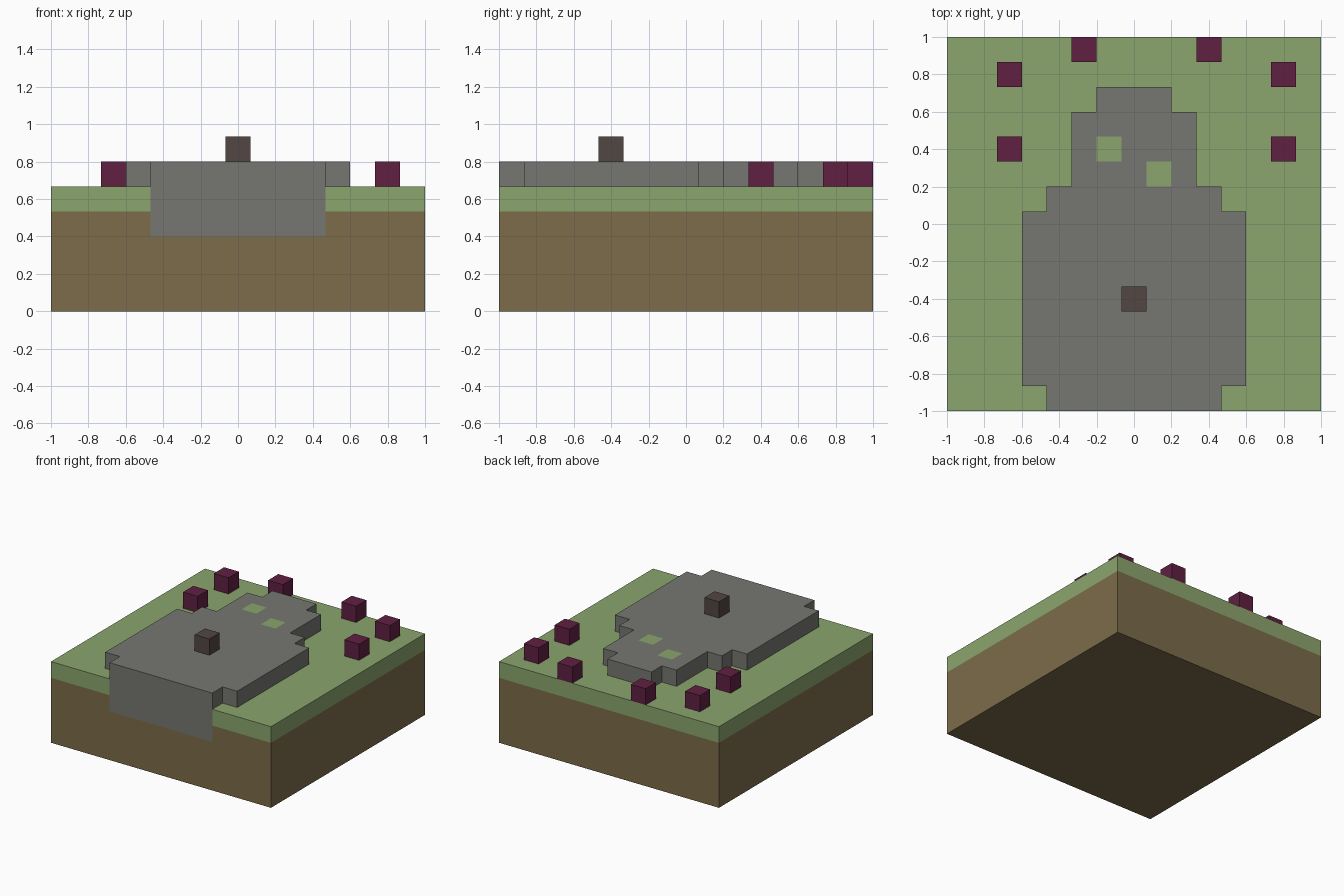
import bpy, bmesh, math
from mathutils import Vector

if "Cube" in bpy.data.objects:
    bpy.data.objects.remove(bpy.data.objects["Cube"])

U = 2 / 15  # edge length of one block


def material(name, rgb):
    m = bpy.data.materials.new(name)
    m.diffuse_color = [((c / 255 + 0.055) / 1.055) ** 2.4 for c in rgb] + [1]
    m.use_nodes = True
    m.node_tree.nodes["Principled BSDF"].inputs["Base Color"].default_value = m.diffuse_color
    return m


GRASS = material("grass green", (139, 165, 109))
DIRT = material("dirt brown", (124, 108, 74))
STONE = material("stone grey", (118, 118, 114))
PLUM = material("plum purple", (96, 32, 66))
BARK = material("dark bark", (82, 70, 68))


def finish(name, bm, mats, rule=None):
    """Colour the faces by rule, merge flat neighbours, create the object."""
    bmesh.ops.recalc_face_normals(bm, faces=bm.faces)
    bm.normal_update()
    if rule:
        for f in bm.faces:
            f.material_index = rule(f.calc_center_median(), f.normal)
        bmesh.ops.dissolve_limit(bm, angle_limit=math.radians(1),
                                 verts=bm.verts[:], edges=bm.edges[:],
                                 delimit={'MATERIAL'})
    bmesh.ops.scale(bm, vec=(U, U, U), verts=bm.verts)
    mesh = bpy.data.meshes.new(name)
    bm.to_mesh(mesh)
    bm.free()
    for m in mats:
        mesh.materials.append(m)
    ob = bpy.data.objects.new(name, mesh)
    bpy.context.collection.objects.link(ob)


def box(size, centre):
    bm = bmesh.new()
    bmesh.ops.create_cube(bm, size=1)
    bmesh.ops.scale(bm, vec=size, verts=bm.verts)
    bmesh.ops.translate(bm, vec=centre, verts=bm.verts)
    return bm


# Ground: dirt with a grass layer, and the stone patch on its front face
bm = box((15, 15, 5), (0, 0, 2.5))
for co, no in (((0, 0, 3), (0, 0, 1)), ((0, 0, 4), (0, 0, 1)),
               ((-3.5, 0, 0), (1, 0, 0)), ((3.5, 0, 0), (1, 0, 0))):
    bmesh.ops.bisect_plane(bm, geom=bm.verts[:] + bm.edges[:] + bm.faces[:],
                           plane_co=co, plane_no=no)


def ground_rule(c, n):
    if n.y < -0.5 and abs(c.x) < 3.5 and c.z > 3:
        return 2
    return 1 if c.z > 4 else 0


finish("ground", bm, [DIRT, GRASS, STONE], ground_rule)

# Stone slab: stepped outline, half width of each row of blocks front to back
half_widths = [3] + [4] * 7 + [3] + [2] * 3 + [1]
bm = bmesh.new()
for row, half in enumerate(half_widths):
    y = row - 7
    for x in range(-half, half + 1):
        bm.faces.new([bm.verts.new((x + dx, y + dy, 5)) for dx, dy in
                      ((-.5, -.5), (.5, -.5), (.5, .5), (-.5, .5))])
bmesh.ops.remove_doubles(bm, verts=bm.verts[:], dist=0.01)
lifted = bmesh.ops.extrude_face_region(bm, geom=bm.faces[:], use_keep_orig=True)
bmesh.ops.translate(bm, vec=(0, 0, 1),
                    verts=[g for g in lifted["geom"]
                           if isinstance(g, bmesh.types.BMVert)])

# Two grass tufts set flush in the slab top
TUFTS = {(-1, 3), (1, 2)}
finish("stone_slab", bm, [STONE, GRASS],
       lambda c, n: int(n.z > 0.5 and (round(c.x), round(c.y)) in TUFTS))

# Single dark block on the slab
finish("dark_block", box((1, 1, 1), (0, -3, 6.5)), [BARK])

# Purple bushes around the back of the ground
for i, (x, y) in enumerate([(-5, 3), (-5, 6), (-2, 7), (3, 7), (6, 6), (6, 3)]):
    finish(f"bush_{i + 1}", box((1, 1, 1), (x, y, 5.5)), [PLUM])
